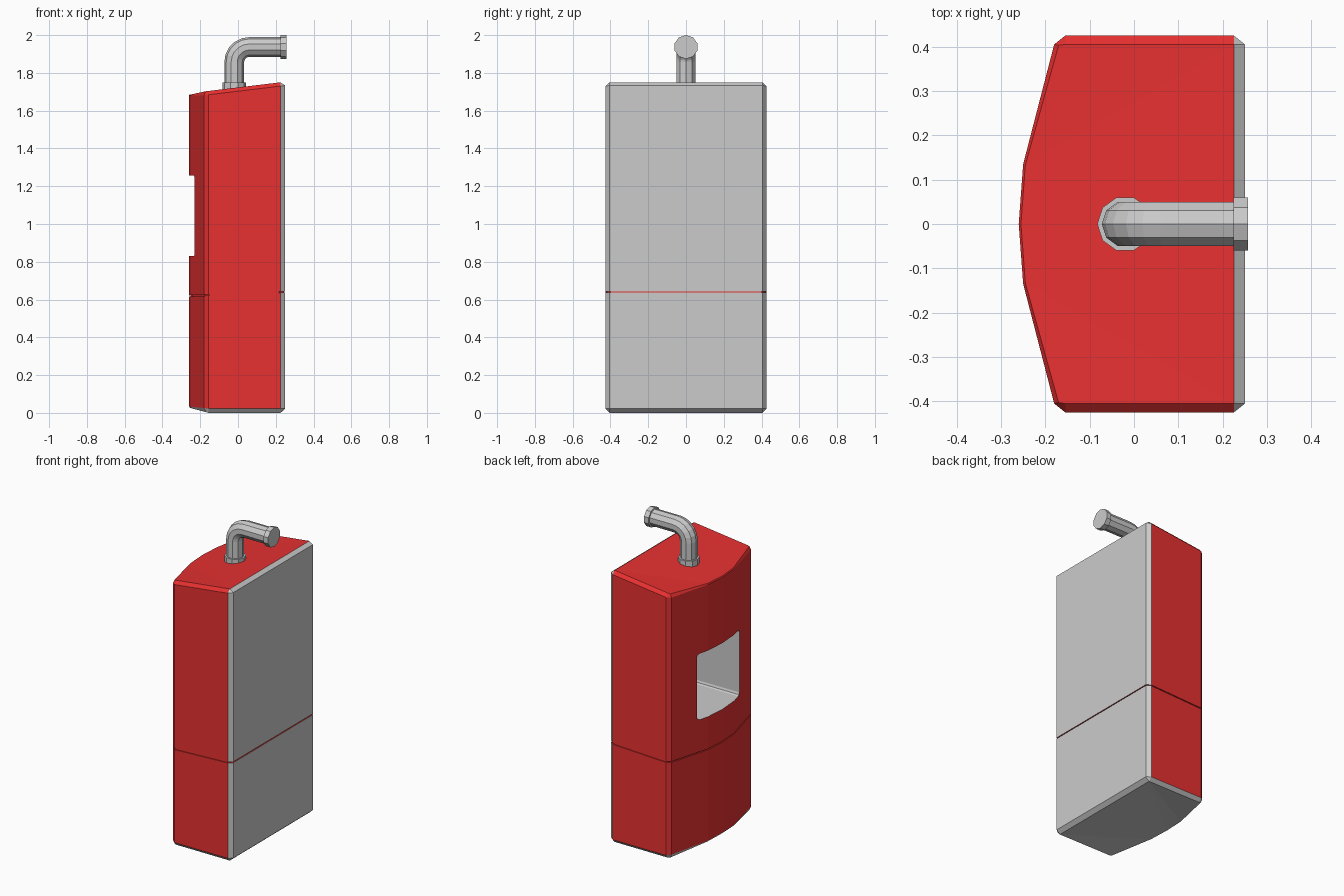
import bpy, bmesh, math
from mathutils import Vector

if "Cube" in bpy.data.objects:
    bpy.data.objects.remove(bpy.data.objects["Cube"])


def material(name, rgb):
    m = bpy.data.materials.new(name)
    m.diffuse_color = (*rgb, 1)
    m.use_nodes = True
    m.node_tree.nodes["Principled BSDF"].inputs["Base Color"].default_value = m.diffuse_color
    return m


GREY = material("grey", (0.6, 0.6, 0.6))
RED = material("red", (0.8, 0.03, 0.03))


def finish(bm, name, mats):
    bmesh.ops.remove_doubles(bm, verts=bm.verts, dist=1e-5)
    bmesh.ops.recalc_face_normals(bm, faces=bm.faces)
    me = bpy.data.meshes.new(name)
    bm.to_mesh(me)
    bm.free()
    ob = bpy.data.objects.new(name, me)
    bpy.context.collection.objects.link(ob)
    for m in mats:
        me.materials.append(m)
    return ob


def loft(bm, rings, pick):
    """Skin closed rings; pick(band, segment) gives the material slot."""
    vs = [[bm.verts.new(p) for p in r] for r in rings]
    n = len(rings[0])
    for b in range(len(vs) - 1):
        for i in range(n):
            j = (i + 1) % n
            f = bm.faces.new((vs[b][i], vs[b][j], vs[b + 1][j], vs[b + 1][i]))
            f.material_index = pick(b, i)
    bm.faces.new(vs[0]).material_index = 0
    bm.faces.new(vs[-1]).material_index = pick(-1, 0)


# Body outline: outer xy, inset xy, bottom lift, for the +y half
half = [((0.25, 0.405), (0.225, 0.405), 0.0),
        ((0.225, 0.425), (0.225, 0.405), 0.0),
        ((-0.155, 0.425), (-0.155, 0.405), 0.0),
        ((-0.18, 0.405), (-0.17, 0.403), 0.004),
        ((-0.25, 0.135), (-0.245, 0.133), 0.024),
        ((-0.26, 0.0), (-0.255, 0.0), 0.028)]
flip = [((o[0], -o[1]), (i[0], -i[1]), z) for o, i, z in half[-2::-1]]
outline = half + flip
N = len(outline)
back_segments = {0, N - 2, N - 1}


def roof(x):
    return 1.723 + 0.12 * x - (0.007 if x < -0.22 else 0)


def seam(x):
    return 0.63 + 0.04 * x


outer = [o for o, i, z in outline]
inset = [i for o, i, z in outline]
groove = [(x * 0.97, y * 0.985) for x, y in outer]
h = 0.003
rings = [
    [(*i, z) for o, i, z in outline],
    [(*o, z + (0.022 if o[0] > -0.2 else 0.008)) for o, i, z in outline],
    [(x, y, seam(x) - h) for x, y in outer],
    [(x, y, seam(x) - h) for x, y in groove],
    [(x, y, seam(x) + h) for x, y in groove],
    [(x, y, seam(x) + h) for x, y in outer],
    [(x, y, roof(x) - (0.02 if x > -0.2 else 0.005)) for x, y in outer],
    [(x, y, roof(x)) for x, y in inset],
]


def body_slot(band, seg):
    if band in (2, 3, 4):
        return 1
    return 0 if band == 0 or (band > 0 and seg in back_segments) else 1


bm = bmesh.new()
loft(bm, rings, body_slot)
caps = [f for f in bm.faces if len(f.verts) > 4]
bmesh.ops.triangulate(bm, faces=caps)
body = finish(bm, "stove_body", [GREY, RED])

# Firebox opening cut into the bowed front
bm = bmesh.new()
bmesh.ops.create_cube(bm, size=1)
for v in bm.verts:
    v.co = Vector((-0.14 + v.co.x * 0.52, v.co.y * 0.43, 1.043 + v.co.z * 0.426))
bmesh.ops.bevel(bm, geom=bm.edges[:], offset=0.018, segments=2, profile=0.5, affect='EDGES')
for f in bm.faces:
    f.material_index = 0
cutter = finish(bm, "firebox_cutter", [GREY, RED])
cutter.hide_render = True
mod = body.modifiers.new("firebox", 'BOOLEAN')
mod.operation = 'DIFFERENCE'
mod.solver = 'EXACT'
mod.object = cutter
bpy.context.view_layer.objects.active = body
bpy.ops.object.modifier_apply(modifier=mod.name)
bpy.data.objects.remove(cutter)


# Flue parts: ten-sided tubes along a path of (x, z, tilt towards +x)
def tube(name, path, r, sides=10):
    rings = []
    for x, z, t in path:
        nrm = Vector((-math.cos(t), 0, math.sin(t)))
        rings.append([Vector((x, 0, z))
                      + nrm * (r * math.cos(a)) + Vector((0, r * math.sin(a), 0))
                      for a in (math.tau * k / sides for k in range(sides))])
    b = bmesh.new()
    loft(b, rings, lambda band, seg: 0)
    return finish(b, name, [GREY])


CX, CZ, R, Q = -0.02, 1.937, 0.08, math.pi / 2
bend = [(CX + R - R * math.cos(Q * k / 5), CZ - R + R * math.sin(Q * k / 5), Q * k / 5)
        for k in range(6)]
tube("flue_pipe", [(CX, 1.70, 0)] + bend + [(0.24, CZ, Q)], 0.0525)
tube("flue_base_collar", [(CX, 1.69, 0), (CX, 1.748, 0)], 0.063)
tube("flue_end_collar", [(0.224, CZ, Q), (0.257, CZ, Q)], 0.063)
